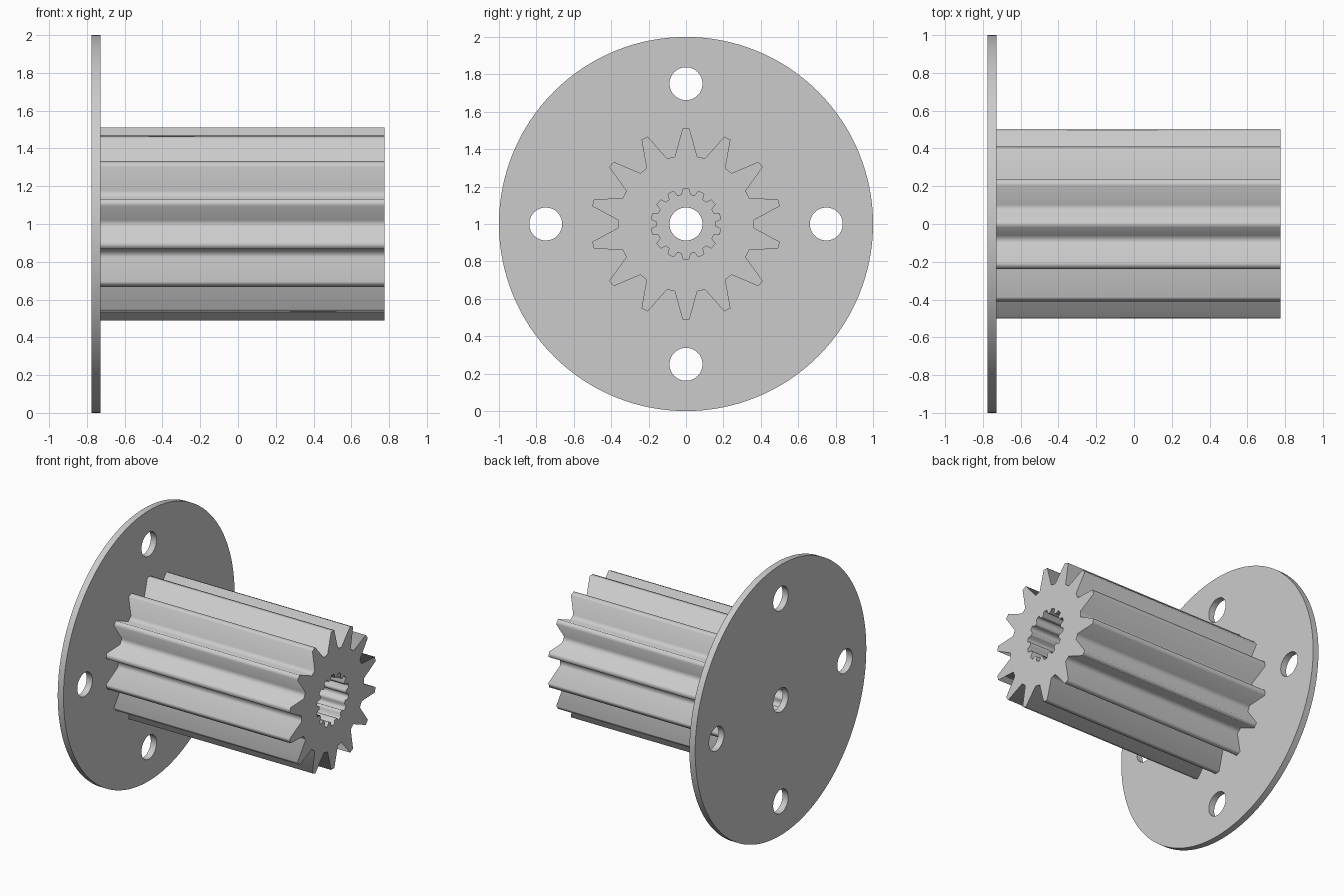
import bpy
import bmesh
from math import sin, cos, pi, radians
from mathutils import Matrix

old = bpy.data.objects.get("Cube")
if old:
    bpy.data.objects.remove(old, do_unlink=True)

grey = bpy.data.materials.new("plain grey")
grey.use_nodes = True
colour = (0.6, 0.6, 0.6, 1)
grey.diffuse_color = colour
grey.node_tree.nodes["Principled BSDF"].inputs["Base Color"].default_value = colour


def circle(radius, cx=0, cy=0, sides=64):
    return [(cx + radius * cos(2 * pi * i / sides), cy + radius * sin(2 * pi * i / sides))
            for i in range(sides)]


def toothed_ring(teeth, root, tip, root_half, tip_half):
    """Outline with straight-sided teeth; half widths are angles in degrees."""
    points = []
    for i in range(teeth):
        middle = pi / 2 + 2 * pi * i / teeth
        for r, a in ((root, -root_half), (tip, -tip_half), (tip, tip_half), (root, root_half)):
            angle = middle + radians(a)
            points.append((r * cos(angle), r * sin(angle)))
    return points


def extrude_outlines(name, outlines, x0, x1):
    """Fill the first outline, leaving the others as holes, and extrude it along x."""
    curve = bpy.data.curves.new(name + "_profile", "CURVE")
    curve.dimensions = "2D"
    curve.fill_mode = "BOTH"
    curve.extrude = (x1 - x0) / 2
    for points in outlines:
        spline = curve.splines.new("POLY")
        spline.points.add(len(points) - 1)
        for p, (u, v) in zip(spline.points, points):
            p.co = (u, v, 0, 1)
        spline.use_cyclic_u = True
    helper = bpy.data.objects.new(name + "_profile", curve)
    bpy.context.collection.objects.link(helper)
    graph = bpy.context.evaluated_depsgraph_get()
    mesh = bpy.data.meshes.new_from_object(helper.evaluated_get(graph))
    bpy.data.objects.remove(helper, do_unlink=True)

    # Profile axes become y and z, extrusion becomes x, axle height is one unit
    place = Matrix(((0, 0, 1, (x0 + x1) / 2), (1, 0, 0, 0), (0, 1, 0, 1), (0, 0, 0, 1)))
    bm = bmesh.new()
    bm.from_mesh(mesh)
    bmesh.ops.remove_doubles(bm, verts=bm.verts, dist=0.0001)
    bm.transform(place)
    bmesh.ops.recalc_face_normals(bm, faces=bm.faces)
    bm.to_mesh(mesh)
    bm.free()
    mesh.materials.clear()
    mesh.materials.append(grey)
    obj = bpy.data.objects.new(name, mesh)
    bpy.context.collection.objects.link(obj)
    return obj


# Round flange with a centre hole and four bolt holes
hole = 0.088
holes = [circle(hole)]
holes += [circle(hole, 0.75 * cos(i * pi / 2), 0.75 * sin(i * pi / 2)) for i in range(4)]
flange = extrude_outlines("flange", [circle(1, sides=128)] + holes, -0.775, -0.728)

# Long pinion with a splined bore
teeth = toothed_ring(14, 0.365, 0.51, 9.5, 2.1)
bore = toothed_ring(14, 0.157, 0.187, 8.5, 5)
pinion = extrude_outlines("pinion", [teeth, bore], -0.728, 0.775)

# Smooth the round walls of the flange and keep its rims sharp
bpy.ops.object.select_all(action="DESELECT")
flange.select_set(True)
bpy.context.view_layer.objects.active = flange
bpy.ops.object.shade_smooth_by_angle(angle=radians(30))
